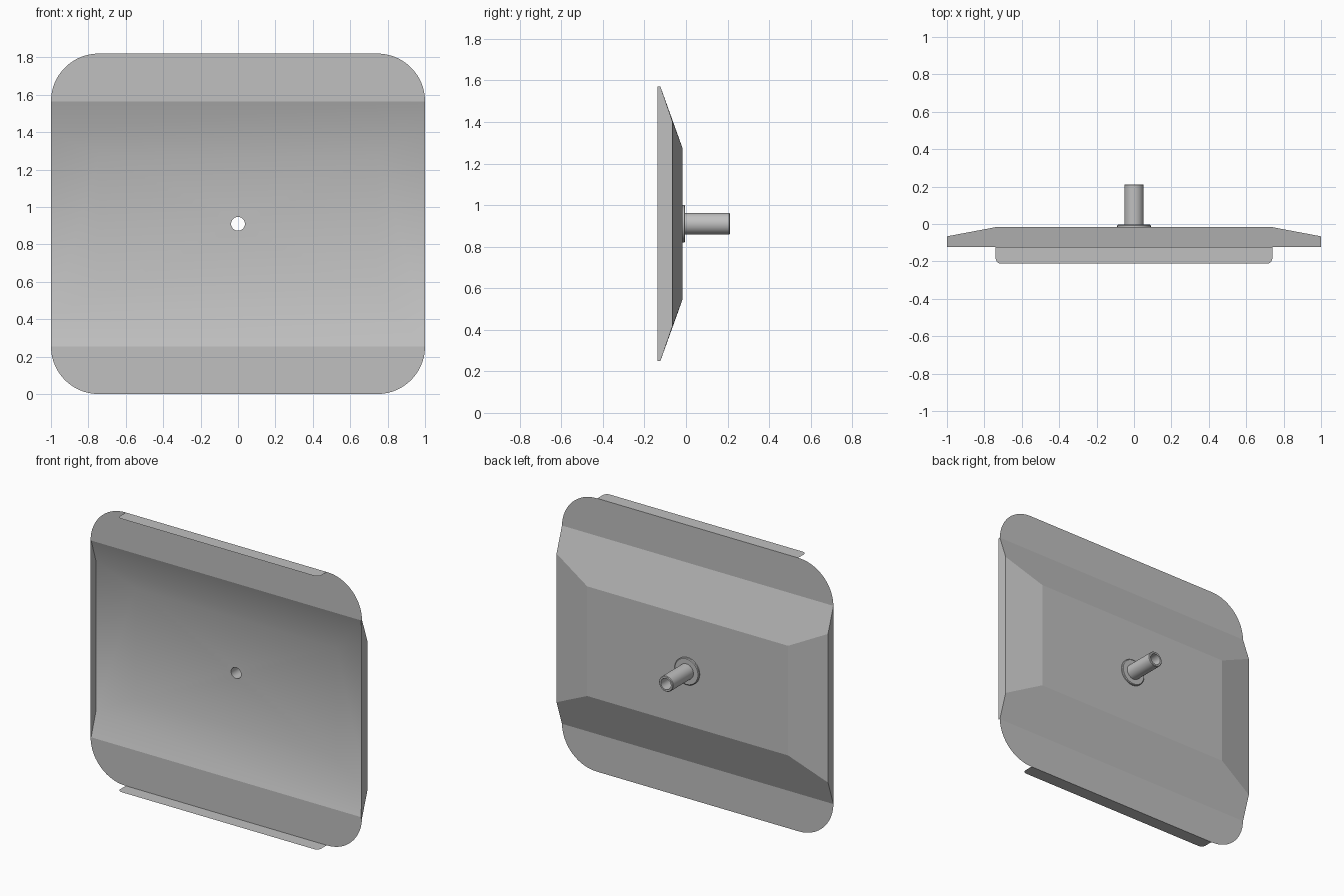
import bpy, bmesh, math
from mathutils import Vector

cube = bpy.data.objects.get("Cube")
if cube:
    bpy.data.objects.remove(cube, do_unlink=True)

MID = 0.91          # height of the centre
HALF = 0.66         # half height of the pan opening
RIM, SIDE, BACK = -0.123, -0.066, -0.017   # depths of opening, side fold, back
FRONT = -0.212
BORE = 0.037

grey = bpy.data.materials.new("light_grey")
grey.use_nodes = True
colour = (0.53, 0.53, 0.53, 1)
grey.diffuse_color = colour
grey.node_tree.nodes["Principled BSDF"].inputs["Base Color"].default_value = colour


def finish(name, bm, smooth=False):
    mesh = bpy.data.meshes.new(name)
    bm.to_mesh(mesh)
    bm.free()
    mesh.materials.append(grey)
    obj = bpy.data.objects.new(name, mesh)
    bpy.context.collection.objects.link(obj)
    if smooth:
        bpy.ops.object.select_all(action='DESELECT')
        obj.select_set(True)
        bpy.context.view_layer.objects.active = obj
        bpy.ops.object.shade_smooth_by_angle(angle=math.radians(32))
    return obj


def face(bm, points, facing):
    """Add a polygon whose normal points along the given direction."""
    f = bm.faces.new([bm.verts.new(p) for p in points])
    f.normal_update()
    if f.normal.dot(Vector(facing)) < 0:
        f.normal_flip()


def arc(cx, cy, r, start, end, steps):
    return [(cx + r * math.cos(a), cy + r * math.sin(a)) for a in
            (math.radians(start + (end - start) * i / steps) for i in range(steps + 1))]


def pan(name, facing, inset, smooth):
    """Folded sheet with a flat pierced back, sloping sides and end walls."""
    bm = bmesh.new()
    w = 1 - inset
    back, side = BACK - inset, SIDE - inset
    fold_z, back_x, back_z = 0.495, 0.74, 0.365
    for s in (-1, 1):
        face(bm, [(-w, RIM, MID + s * HALF), (w, RIM, MID + s * HALF),
                  (w, side, MID + s * fold_z), (back_x, back, MID + s * back_z),
                  (-back_x, back, MID + s * back_z), (-w, side, MID + s * fold_z)],
             (0, facing, 0))
        face(bm, [(s * w, side, MID - fold_z), (s * w, side, MID + fold_z),
                  (s * back_x, back, MID + back_z), (s * back_x, back, MID - back_z)],
             (0, facing, 0))
        face(bm, [(s * w, RIM, MID - HALF), (s * w, RIM, MID + HALF),
                  (s * w, side, MID + fold_z), (s * w, side, MID - fold_z)],
             (s * facing, 0, 0))
    # back panel with a round hole
    outline = [(x, z) for x, z in ((-back_x, -back_z), (back_x, -back_z),
                                   (back_x, back_z), (-back_x, back_z))]
    edges = []
    for loop in (outline, arc(0, 0, BORE, 0, 360, 32)[:-1]):
        vs = [bm.verts.new((x, back, MID + z)) for x, z in loop]
        edges += [bm.edges.new((vs[i - 1], vs[i])) for i in range(len(vs))]
    fill = bmesh.ops.triangle_fill(bm, edges=edges, use_beauty=True)
    for f in fill["geom"]:
        if isinstance(f, bmesh.types.BMFace):
            f.normal_update()
            if f.normal.y * facing < 0:
                f.normal_flip()
    bmesh.ops.remove_doubles(bm, verts=bm.verts[:], dist=0.0005)
    obj = finish(name, bm, smooth)
    if smooth:
        mod = obj.modifiers.new("soft_folds", 'WEIGHTED_NORMAL')
        mod.mode = 'FACE_AREA'
        mod.keep_sharp = True


pan("reflector_back", 1, 0, False)
pan("reflector_front", -1, 0.003, True)

# flat rounded flanges and the thin lips standing forward from them
for s, label in ((1, "upper"), (-1, "lower")):
    bm = bmesh.new()
    corner = arc(0.745, 0.655, 0.255, 0, 90, 20)
    pts = corner + [(-x, z) for x, z in reversed(corner)]
    face(bm, [(x, RIM, MID + s * z) for x, z in pts], (0, -1, 0))
    finish(label + "_flange", bm)

    bm = bmesh.new()
    r = 0.03
    corner = arc(0.74 - r, FRONT + r, r, 0, -90, 6)
    pts = [(0.74, RIM)] + corner
    pts += [(-x, y) for x, y in reversed(pts)]
    face(bm, [(x, y, MID + s * 0.91) for x, y in pts], (0, 0, s))
    finish(label + "_lip", bm)

# narrow edge on the left end wall
bm = bmesh.new()
face(bm, [(1, y, MID + z) for y, z in ((RIM, -HALF), (RIM, HALF),
                                       (RIM - 0.013, HALF), (RIM - 0.013, -HALF))], (1, 0, 0))
finish("left_edge", bm)

# hollow mounting tube with its collar, turned about the y axis
bm = bmesh.new()
profile = [(BORE, -0.02), (BORE, 0.212), (0.048, 0.212), (0.052, 0.208),
           (0.052, -0.004), (0.085, -0.004), (0.09, -0.008), (0.09, BACK)]
vs = [bm.verts.new((r, y, MID)) for r, y in profile]
es = [bm.edges.new((vs[i - 1], vs[i])) for i in range(len(vs))]
bmesh.ops.spin(bm, geom=vs + es, cent=(0, 0, MID), axis=(0, 1, 0),
               angle=math.tau, steps=32, use_merge=False)
bmesh.ops.remove_doubles(bm, verts=bm.verts[:], dist=0.0005)
bmesh.ops.recalc_face_normals(bm, faces=bm.faces[:])
finish("mounting_tube", bm, True)
